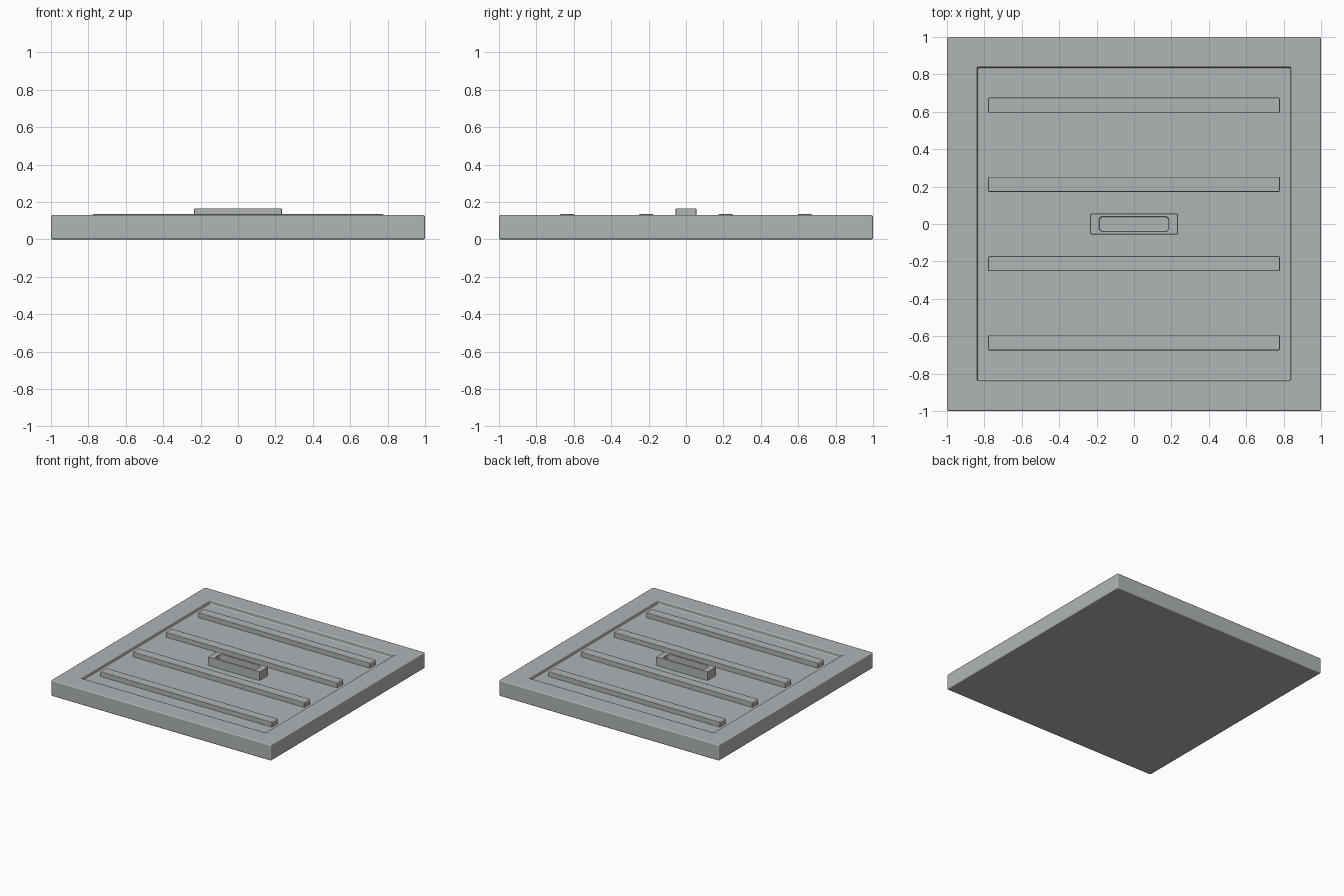
import bpy, bmesh

if "Cube" in bpy.data.objects:
    bpy.data.objects.remove(bpy.data.objects["Cube"])

steel = bpy.data.materials.new("dull_steel")
steel.diffuse_color = (0.44, 0.46, 0.47, 1)
steel.use_nodes = True
steel.node_tree.nodes["Principled BSDF"].inputs["Base Color"].default_value = steel.diffuse_color


def box(name, cx, cy, sx, sy, z0, z1, pocket=None, bevel=0.006):
    """Bevelled box; pocket = (half x, half y, floor z, corner radius) sinks a tray into the top."""
    bm = bmesh.new()
    bmesh.ops.create_cube(bm, size=1)
    for v in bm.verts:
        v.co = (v.co.x * sx, v.co.y * sy, z1 if v.co.z > 0 else z0)
    if pocket:
        px, py, floor, radius = pocket
        top = max(bm.faces, key=lambda f: f.calc_center_median().z)
        bmesh.ops.inset_region(bm, faces=[top], thickness=min(sx, sy) * 0.1)
        for v in top.verts:
            v.co.x = px if v.co.x > 0 else -px
            v.co.y = py if v.co.y > 0 else -py
        sunk = bmesh.ops.extrude_discrete_faces(bm, faces=[top])["faces"][0]
        for v in sunk.verts:
            v.co.z = floor
        # Round the upright corners of the tray
        if radius:
            inner = [e for v in sunk.verts for e in v.link_edges if e not in sunk.edges[:]]
            bmesh.ops.bevel(bm, geom=inner, offset=radius, segments=3,
                            profile=0.5, affect="EDGES")
    bmesh.ops.recalc_face_normals(bm, faces=bm.faces)
    for f in bm.faces:
        f.smooth = True
    mesh = bpy.data.meshes.new(name)
    bm.to_mesh(mesh)
    bm.free()
    mesh.materials.append(steel)
    obj = bpy.data.objects.new(name, mesh)
    obj.location = (cx, cy, 0)
    bpy.context.collection.objects.link(obj)
    mod = obj.modifiers.new("soft_edges", "BEVEL")
    mod.width = bevel
    mod.segments = 2
    mod.harden_normals = True
    return obj


FLOOR = 0.095

# Square slab with a shallow recessed panel
box("hatch_slab", 0, 0, 2, 2, 0, 0.13, pocket=(0.837, 0.837, FLOOR, 0), bevel=0.008)

# Four raised ribs across the panel
for i, y in enumerate((-0.635, -0.212, 0.212, 0.635)):
    box(f"rib_{i + 1}", 0, y, 1.56, 0.08, FLOOR - 0.01, 0.135)

# Hollowed grip in the middle
box("handle", 0, 0, 0.47, 0.11, FLOOR - 0.01, 0.166,
    pocket=(0.185, 0.038, 0.12, 0.015), bevel=0.005)
